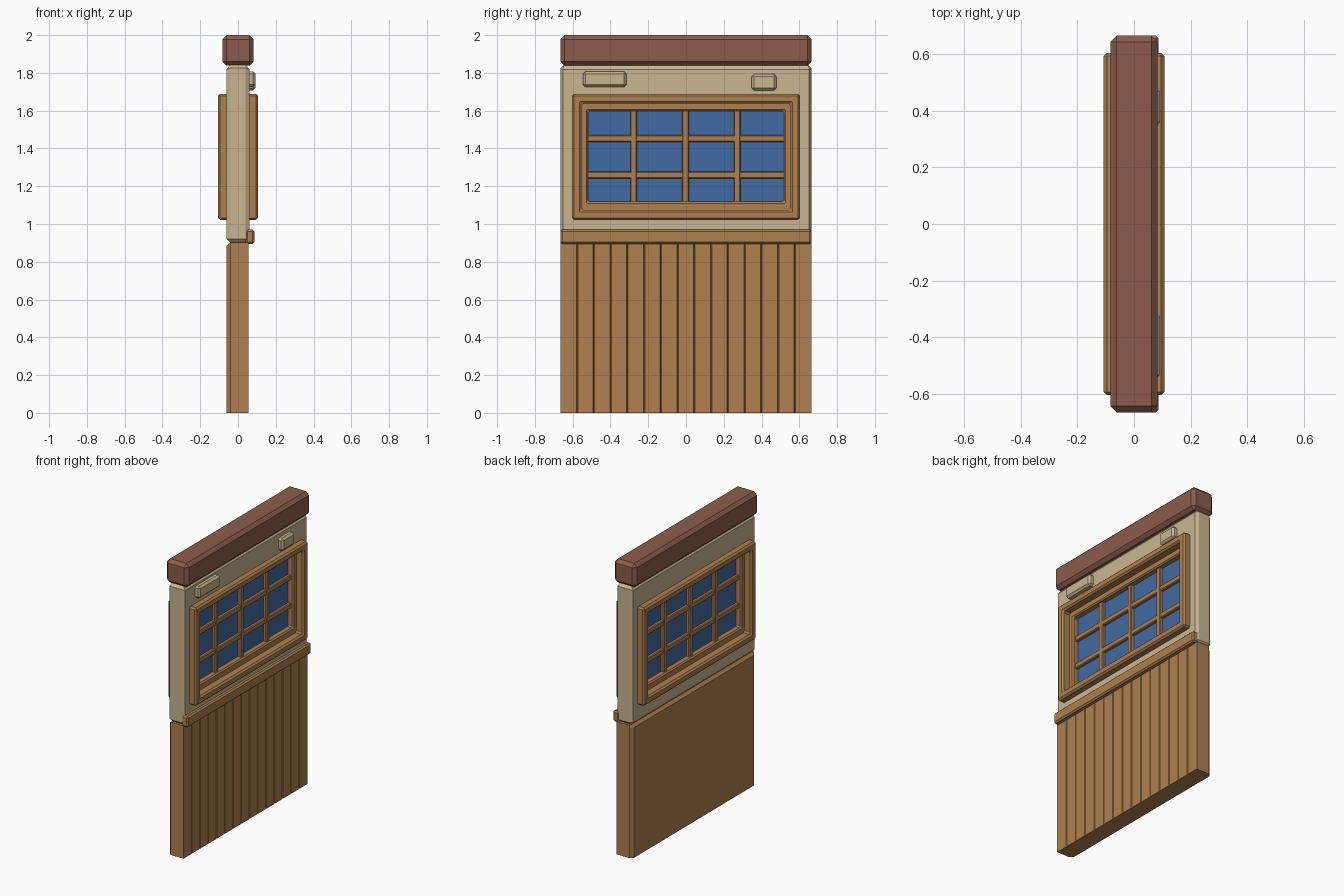
import bpy, bmesh

if "Cube" in bpy.data.objects:
    bpy.data.objects.remove(bpy.data.objects["Cube"])


def material(name, r, g, b):
    m = bpy.data.materials.new(name)
    m.diffuse_color = (r, g, b, 1)
    m.use_nodes = True
    m.node_tree.nodes["Principled BSDF"].inputs["Base Color"].default_value = m.diffuse_color
    return m


WOOD = material("warm_wood", 0.42, 0.215, 0.078)
PLASTER = material("cream_plaster", 0.59, 0.46, 0.28)
CAP = material("red_brown_beam", 0.265, 0.107, 0.072)
GLASS = material("blue_glass", 0.053, 0.147, 0.366)


def finish(name, bm, mat, bevel=0):
    bmesh.ops.recalc_face_normals(bm, faces=bm.faces)
    me = bpy.data.meshes.new(name)
    bm.to_mesh(me)
    bm.free()
    me.materials.append(mat)
    ob = bpy.data.objects.new(name, me)
    bpy.context.collection.objects.link(ob)
    if bevel:
        mod = ob.modifiers.new("chamfer", 'BEVEL')
        mod.width = bevel
        mod.segments = 1
        mod.limit_method = 'ANGLE'
    return ob


def box(name, x, y, z, mat, bevel=0):
    bm = bmesh.new()
    bmesh.ops.create_cube(bm, size=1)
    for v in bm.verts:
        for i, (a, b) in enumerate((x, y, z)):
            v.co[i] = a if v.co[i] < 0 else b
    return finish(name, bm, mat, bevel)


def bridge(bm, loops, closed):
    """Join consecutive vertex loops with quads."""
    n = len(loops[0])
    pairs = list(zip(loops, loops[1:])) + ([(loops[-1], loops[0])] if closed else [])
    for a, b in pairs:
        for i in range(n):
            j = (i + 1) % n
            bm.faces.new((a[i], a[j], b[j], b[i]))


def ring(name, outer, inner, hx, mat, bevel):
    """Rectangular frame; outer and inner are (half width, z low, z high)."""
    bm = bmesh.new()
    loops = []
    for (hy, z0, z1), x in ((outer, -hx), (outer, hx), (inner, hx), (inner, -hx)):
        loops.append([bm.verts.new((x, y, z))
                      for y, z in ((-hy, z0), (hy, z0), (hy, z1), (-hy, z1))])
    bridge(bm, loops, True)
    return finish(name, bm, mat, bevel)


W = 0.665

# Lower panelling: grooved plank front, chamfered back
PLANKS, FRONT, BACK = 15, 0.056, -0.061
profile = [(FRONT, -W)]
for i in range(1, PLANKS):
    y = -W + 2 * W * i / PLANKS
    profile += [(FRONT, y - 0.004), (FRONT - 0.007, y), (FRONT, y + 0.004)]
profile += [(FRONT, W), (BACK + 0.02, W), (BACK, W - 0.02),
            (BACK, -W + 0.02), (BACK + 0.02, -W)]
bm = bmesh.new()
loops = [[bm.verts.new((max(x, lim), y, z)) for x, y in profile]
         for z, lim in ((0, -1), (0.885, -1), (0.903, BACK + 0.017))]
bridge(bm, loops, False)
bm.faces.new(loops[0])
bm.faces.new(loops[-1])
finish("plank_panel", bm, WOOD)

# Upper wall with window opening, top beam and rail
ring("upper_wall", (W, 0.9, 1.845), (0.575, 1.05, 1.66), 0.06, PLASTER, 0.02)
box("top_beam", (-0.083, 0.083), (-W, W), (1.838, 2.0), CAP, 0.022)
box("chair_rail", (0.04, 0.087), (-W, W), (0.895, 0.97), WOOD, 0.01)

# Small raised plaster blocks
box("plaster_block_long", (0.04, 0.092), (-0.545, -0.315), (1.725, 1.808), PLASTER, 0.013)
box("plaster_block_short", (0.04, 0.092), (0.347, 0.48), (1.708, 1.793), PLASTER, 0.013)

# Window: stepped frame, glazing and bars, the same on both sides
ring("window_outer_frame", (0.604, 1.022, 1.689), (0.552, 1.074, 1.637), 0.107, WOOD, 0.011)
ring("window_inner_frame", (0.575, 1.05, 1.66), (0.519, 1.118, 1.598), 0.052, WOOD, 0.008)
box("window_glass", (-0.014, 0.014), (-0.53, 0.53), (1.1, 1.61), GLASS)
for i, y in enumerate((-0.277, -0.003, 0.271)):
    box(f"vertical_bar_{i}", (-0.036, 0.036), (y - 0.018, y + 0.018), (1.105, 1.61), WOOD, 0.005)
for i, z in enumerate((1.26, 1.452)):
    box(f"horizontal_bar_{i}", (-0.034, 0.034), (-0.53, 0.53), (z - 0.018, z + 0.018), WOOD, 0.005)
